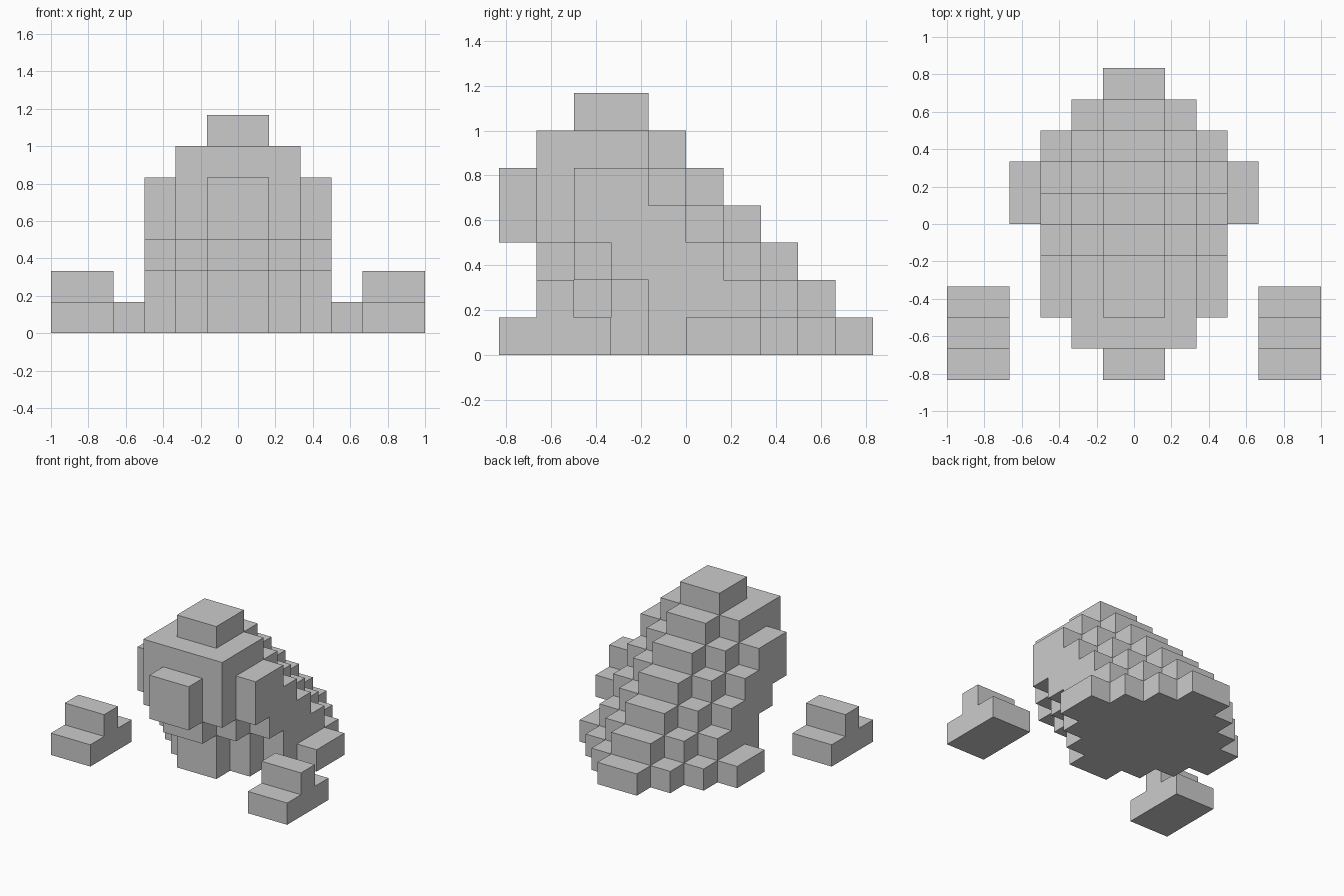
import bpy, bmesh
from mathutils import Vector

if "Cube" in bpy.data.objects:
    bpy.data.objects.remove(bpy.data.objects["Cube"])

U = 1 / 6  # edge length of one block


def block_mesh(name, boxes):
    """Join integer boxes (x0, x1, y0, y1, z0, z1) into one blocky outer skin."""
    cells = {(x, y, z)
             for x0, x1, y0, y1, z0, z1 in boxes
             for x in range(x0, x1)
             for y in range(y0, y1)
             for z in range(z0, z1)}
    bm = bmesh.new()
    for cell in sorted(cells):
        for axis in range(3):
            for side in (0, 1):
                near = list(cell)
                near[axis] += 1 if side else -1
                if tuple(near) in cells:
                    continue
                a, b = (axis + 1) % 3, (axis + 2) % 3
                corners = [(0, 0), (1, 0), (1, 1), (0, 1)]
                if not side:
                    corners.reverse()
                verts = []
                for i, j in corners:
                    p = Vector(cell)
                    p[axis] += side
                    p[a] += i
                    p[b] += j
                    verts.append(bm.verts.new(p * U))
                bm.faces.new(verts)
    bmesh.ops.remove_doubles(bm, verts=bm.verts, dist=1e-4)
    mesh = bpy.data.meshes.new(name)
    bm.to_mesh(mesh)
    bm.free()
    obj = bpy.data.objects.new(name, mesh)
    bpy.context.collection.objects.link(obj)
    return obj


# Body: front edge of each layer for half-widths 1, 2, 3 (and 4);
# the back steps down in a regular staircase.
fronts = [(-3, -2, -1, 0),
          (-3, -2, -1),
          (-4, -3, -2),
          (-5, -4, -3),
          (-5, -4, -3),
          (-4, -4),
          (-3,)]
body = []
for z, layer in enumerate(fronts):
    for i, front in enumerate(layer):
        half = i + 1
        back = 5 - z - i
        body.append((-half, half, front, back, z, z + 1))
block_mesh("body", body)

# Feet: flat sole with a raised bar across the middle
for name, x in (("left_foot", -6), ("right_foot", 4)):
    block_mesh(name, [(x, x + 2, -5, -2, 0, 1),
                      (x, x + 2, -4, -3, 1, 2)])
